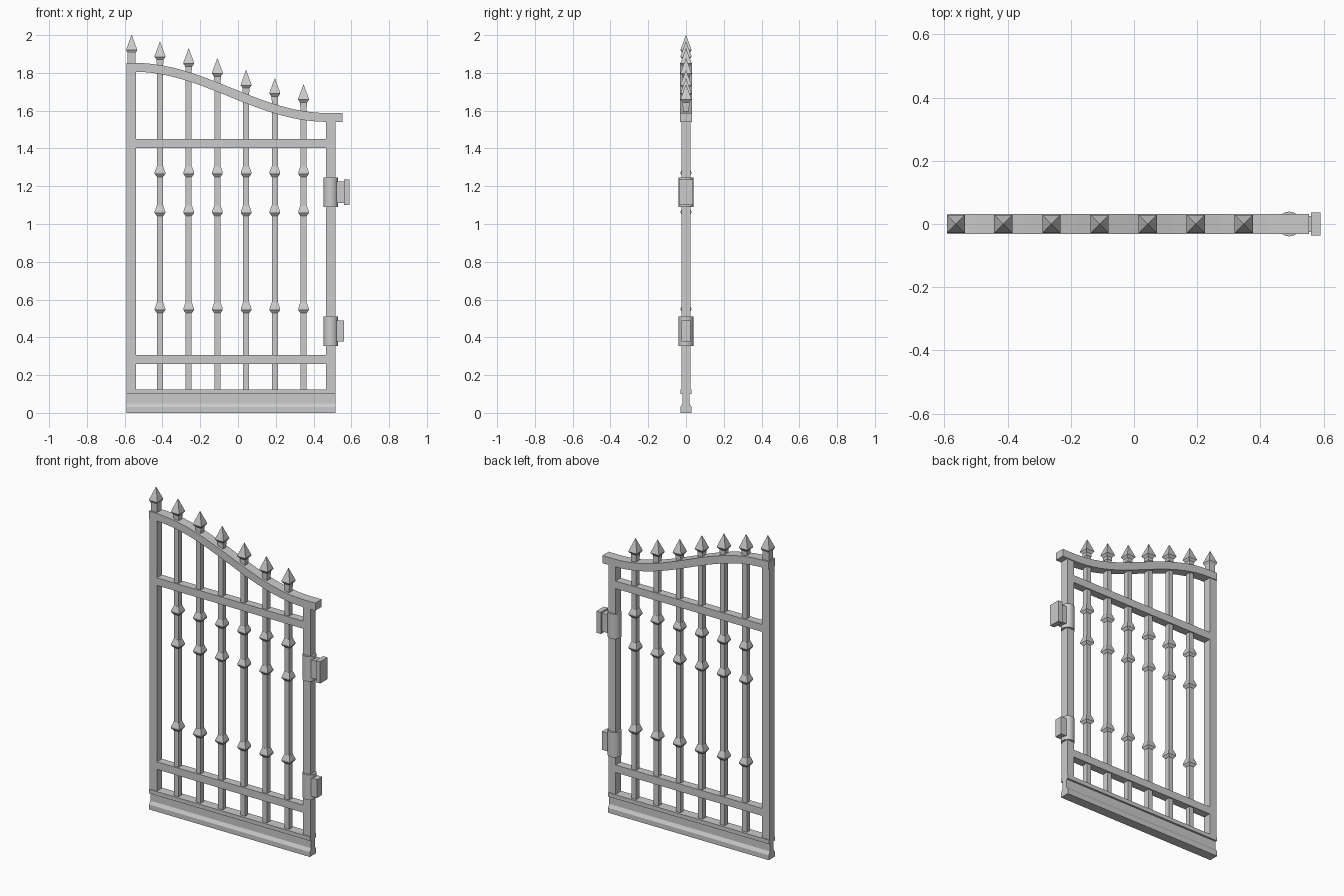
import bpy, bmesh, math

if "Cube" in bpy.data.objects:
    bpy.data.objects.remove(bpy.data.objects["Cube"])


def make(name, bm):
    bmesh.ops.recalc_face_normals(bm, faces=bm.faces)
    me = bpy.data.meshes.new(name)
    bm.to_mesh(me)
    bm.free()
    ob = bpy.data.objects.new(name, me)
    bpy.context.collection.objects.link(ob)
    return ob


def loft(name, rings):
    """Skin a list of equal-length vertex rings and cap both ends."""
    bm = bmesh.new()
    rs = [[bm.verts.new(p) for p in r] for r in rings]
    n = len(rs[0])
    for a, b in zip(rs, rs[1:]):
        for i in range(n):
            j = (i + 1) % n
            bm.faces.new((a[i], a[j], b[j], b[i]))
    bm.faces.new(rs[0])
    bm.faces.new(rs[-1])
    return make(name, bm)


def box(name, x0, x1, h, z0, z1):
    return loft(name, [[(x0, -h, z), (x1, -h, z), (x1, h, z), (x0, h, z)]
                       for z in (z0, z1)])


def square_stack(name, x, profile):
    """Square section of varying half-width up the z axis."""
    return loft(name, [[(x - r, -r, z), (x + r, -r, z), (x + r, r, z), (x - r, r, z)]
                       for r, z in profile])


def finial(name, x, tip, neck, base):
    return square_stack(name, x, [(neck, base), (neck, tip - 0.095), (0.029, tip - 0.08),
                                  (0.028, tip - 0.074), (0.001, tip)])


# moulded base rail
half = [(0.03, 0), (0.03, 0.03), (0.018, 0.05), (0.018, 0.1), (0.03, 0.1), (0.03, 0.125)]
section = half + [(-y, z) for y, z in reversed(half)]
loft("base_rail", [[(x, y, z) for y, z in section] for x in (-0.59, 0.515)])

# posts and cross rails
box("latch_post", -0.59, -0.54, 0.025, 0.125, 1.82)
box("hinge_post", 0.466, 0.515, 0.025, 0.125, 1.55)
box("lower_cross_rail", -0.54, 0.466, 0.025, 0.26, 0.307)
box("upper_cross_rail", -0.54, 0.466, 0.025, 1.403, 1.45)

# swept top rail
X0, X1, ZM, A, T = -0.555, 0.475, 1.697, 0.133, 0.0235
xs = [-0.59] + [X0 + (X1 - X0) * i / 20 for i in range(21)] + [0.553]
rings = []
for x in xs:
    t = min(max((x - X0) / (X1 - X0), 0), 1)
    z = ZM + A * math.cos(math.pi * t)
    s = -A * math.pi / (X1 - X0) * math.sin(math.pi * t)
    d = math.hypot(1, s)
    nx, nz = -s / d * T, T / d
    rings.append([(x - nx, -0.031, z - nz), (x + nx, -0.031, z + nz),
                  (x + nx, 0.031, z + nz), (x - nx, 0.031, z - nz)])
loft("curved_top_rail", rings)

# spear on the latch post
finial("post_spear", -0.563, 2.0, 0.021, 1.82)

# pickets with spear tips and collars
for i, tip in enumerate([1.965, 1.929, 1.877, 1.814, 1.77, 1.738]):
    x = -0.413 + 0.152 * i
    square_stack(f"picket_{i}", x, [(0.016, 0.12), (0.016, tip - 0.09)])
    finial(f"spear_{i}", x, tip, 0.018, tip - 0.115)
    for k, z in enumerate((0.549, 1.063, 1.27)):
        square_stack(f"collar_{i}_{k}", x, [(0.017, z - 0.02), (0.028, z - 0.005),
                                            (0.028, z + 0.004), (0.017, z + 0.035)])

# hinges: barrel, arm and wall plate
for name, z0 in (("lower", 0.355), ("upper", 1.09)):
    loft(name + "_hinge_barrel",
         [[(0.491 + 0.039 * math.cos(k * math.pi / 10), 0.039 * math.sin(k * math.pi / 10), z)
           for k in range(20)] for z in (z0, z0 + 0.155)])
    bpy.context.view_layer.objects.active = bpy.data.objects[name + "_hinge_barrel"]
    bpy.ops.object.select_all(action='DESELECT')
    bpy.context.object.select_set(True)
    bpy.ops.object.shade_smooth_by_angle(angle=math.radians(35))
    box(name + "_hinge_arm", 0.515, 0.561, 0.025, z0 + 0.022, z0 + 0.135)
box("upper_hinge_plate", 0.56, 0.59, 0.036, 1.1, 1.235)
